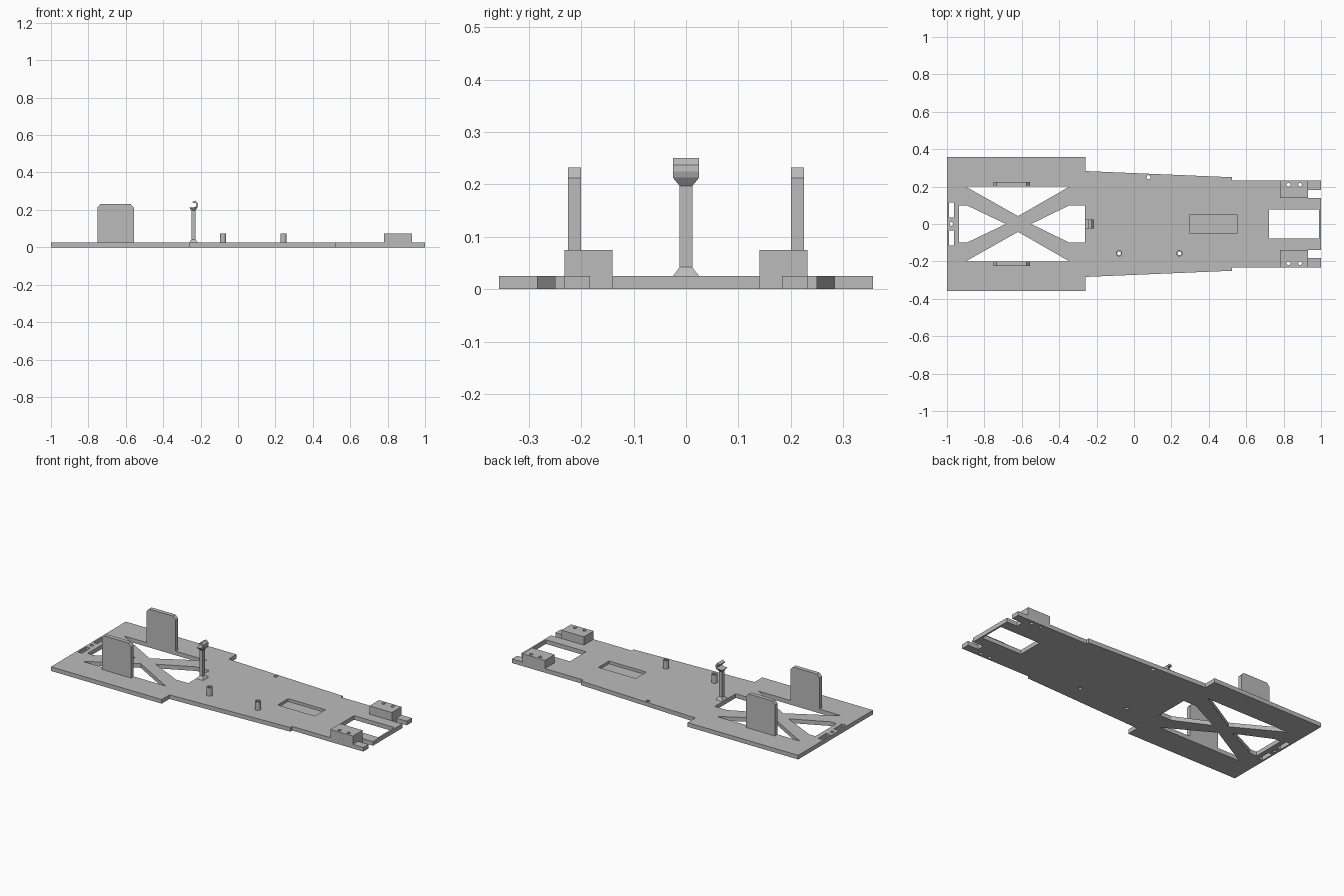
import bpy, bmesh, math

cube = bpy.data.objects.get("Cube")
if cube:
    bpy.data.objects.remove(cube, do_unlink=True)

T = 0.025  # base plate thickness

grey = bpy.data.materials.new("plain_grey")
grey.use_nodes = True
COLOUR = (0.5, 0.5, 0.5, 1)
grey.diffuse_color = COLOUR
grey.node_tree.nodes["Principled BSDF"].inputs["Base Color"].default_value = COLOUR


def add_prism(bm, pts, lo, hi, axis="z"):
    """Extrude a 2D outline along z (outline in x,y) or y (outline in x,z)."""
    def place(p, h):
        return (p[0], p[1], h) if axis == "z" else (p[0], h, p[1])
    bottom = [bm.verts.new(place(p, lo)) for p in pts]
    top = [bm.verts.new(place(p, hi)) for p in pts]
    n = len(pts)
    faces = [bm.faces.new(bottom), bm.faces.new(top)]
    for i in range(n):
        j = (i + 1) % n
        faces.append(bm.faces.new((bottom[i], bottom[j], top[j], top[i])))
    bmesh.ops.recalc_face_normals(bm, faces=faces)


def add_frustum(bm, cx, lo, lo_size, hi, hi_size):
    """Rectangular section changing size from one height to another."""
    rings = []
    for z, (sx, sy) in ((lo, lo_size), (hi, hi_size)):
        rings.append([bm.verts.new((cx + a * sx, b * sy, z))
                      for a, b in ((-1, -1), (1, -1), (1, 1), (-1, 1))])
    faces = [bm.faces.new(r) for r in rings]
    for i in range(4):
        j = (i + 1) % 4
        faces.append(bm.faces.new((rings[0][i], rings[0][j], rings[1][j], rings[1][i])))
    bmesh.ops.recalc_face_normals(bm, faces=faces)


def finish(bm, name):
    mesh = bpy.data.meshes.new(name)
    bm.to_mesh(mesh)
    bm.free()
    mesh.materials.append(grey)
    obj = bpy.data.objects.new(name, mesh)
    bpy.context.collection.objects.link(obj)
    return obj


def rect(x0, x1, y0, y1):
    return [(x0, y0), (x1, y0), (x1, y1), (x0, y1)]


def circle(x, y, r, n=20):
    return [(x + r * math.cos(math.tau * i / n), y + r * math.sin(math.tau * i / n))
            for i in range(n)]


def flip(pts):
    return [(x, -y) for x, y in pts]


# Cutters: lattice openings, slots, front window, screw holes and pocket
POSTS = [(-0.08, -0.157), (0.243, -0.157)]
upper_gap = [(-0.9, 0.2), (-0.345, 0.2), (-0.62, 0.042)]
rear_gap = [(-0.935, 0.1), (-0.895, 0.1), (-0.685, 0), (-0.895, -0.1), (-0.935, -0.1)]
mid_gap = [(-0.262, 0.1), (-0.345, 0.1), (-0.55, 0), (-0.345, -0.1), (-0.262, -0.1)]
slot = rect(-0.99, -0.963, 0.035, 0.115)
through = [upper_gap, flip(upper_gap), rear_gap, mid_gap, slot, flip(slot),
           rect(0.722, 0.99, -0.077, 0.077), circle(-0.977, 0, 0.01),
           circle(0.078, 0.25, 0.011)]
through += [circle(x, y, 0.01) for x, y in POSTS]
through += [circle(x, y, 0.01) for x in (0.826, 0.888) for y in (0.21, -0.21)]
bm = bmesh.new()
for outline in through:
    add_prism(bm, outline, -0.05, 0.15)
add_prism(bm, rect(0.3, 0.55, -0.05, 0.05), 0.008, 0.1)
cutter = finish(bm, "opening_cutter")
cutter.hide_render = True
cutter.hide_viewport = True
cutter.display_type = "WIRE"


def cut(obj):
    mod = obj.modifiers.new("openings", "BOOLEAN")
    mod.operation = "DIFFERENCE"
    mod.solver = "EXACT"
    mod.object = cutter


# Base plate with stepped, tapering outline and notched front end
half = [(-1, 0.357), (-0.26, 0.357), (-0.26, 0.283), (0.525, 0.25), (0.525, 0.232),
        (1, 0.232), (1, 0.183), (0.93, 0.183), (0.93, 0.14), (1, 0.14)]
bm = bmesh.new()
add_prism(bm, half + flip(half)[::-1], 0, T)
cut(finish(bm, "base_plate"))

# Drilled mounting blocks and upright side panels, mirrored left and right
panel = [(-0.752, T), (-0.557, T), (-0.557, 0.212), (-0.575, 0.232),
         (-0.735, 0.232), (-0.752, 0.212)]
for side, s in (("left", 1), ("right", -1)):
    bm = bmesh.new()
    add_prism(bm, rect(0.78, 0.93, s * 0.14, s * 0.232), T, 0.075)
    cut(finish(bm, side + "_mounting_block"))
    bm = bmesh.new()
    add_prism(bm, panel, s * 0.2, s * 0.225, "y")
    finish(bm, side + "_upright_panel")

# Hollow standoffs
for i, (x, y) in enumerate(POSTS):
    bm = bmesh.new()
    add_prism(bm, circle(x, y, 0.017), T, 0.075)
    post = finish(bm, "standoff_%d" % (i + 1))
    cut(post)
    for p in post.data.polygons:
        p.use_smooth = len(p.vertices) == 4

# Column with flared foot and flared head
CX = -0.238
thin, wide = (0.01, 0.012), (0.023, 0.025)
bm = bmesh.new()
add_frustum(bm, CX, T, wide, 0.042, thin)
add_frustum(bm, CX, 0.042, thin, 0.197, thin)
add_frustum(bm, CX, 0.197, thin, 0.213, wide)
finish(bm, "clip_column")

# Curled clip on the column
hook = [(-0.235, 0.213), (-0.218, 0.213), (-0.214, 0.225), (-0.215, 0.237),
        (-0.228, 0.25), (-0.243, 0.243), (-0.241, 0.235), (-0.23, 0.238),
        (-0.223, 0.231), (-0.224, 0.22)]
bm = bmesh.new()
add_prism(bm, hook, -0.025, 0.025, "y")
finish(bm, "cable_clip")
